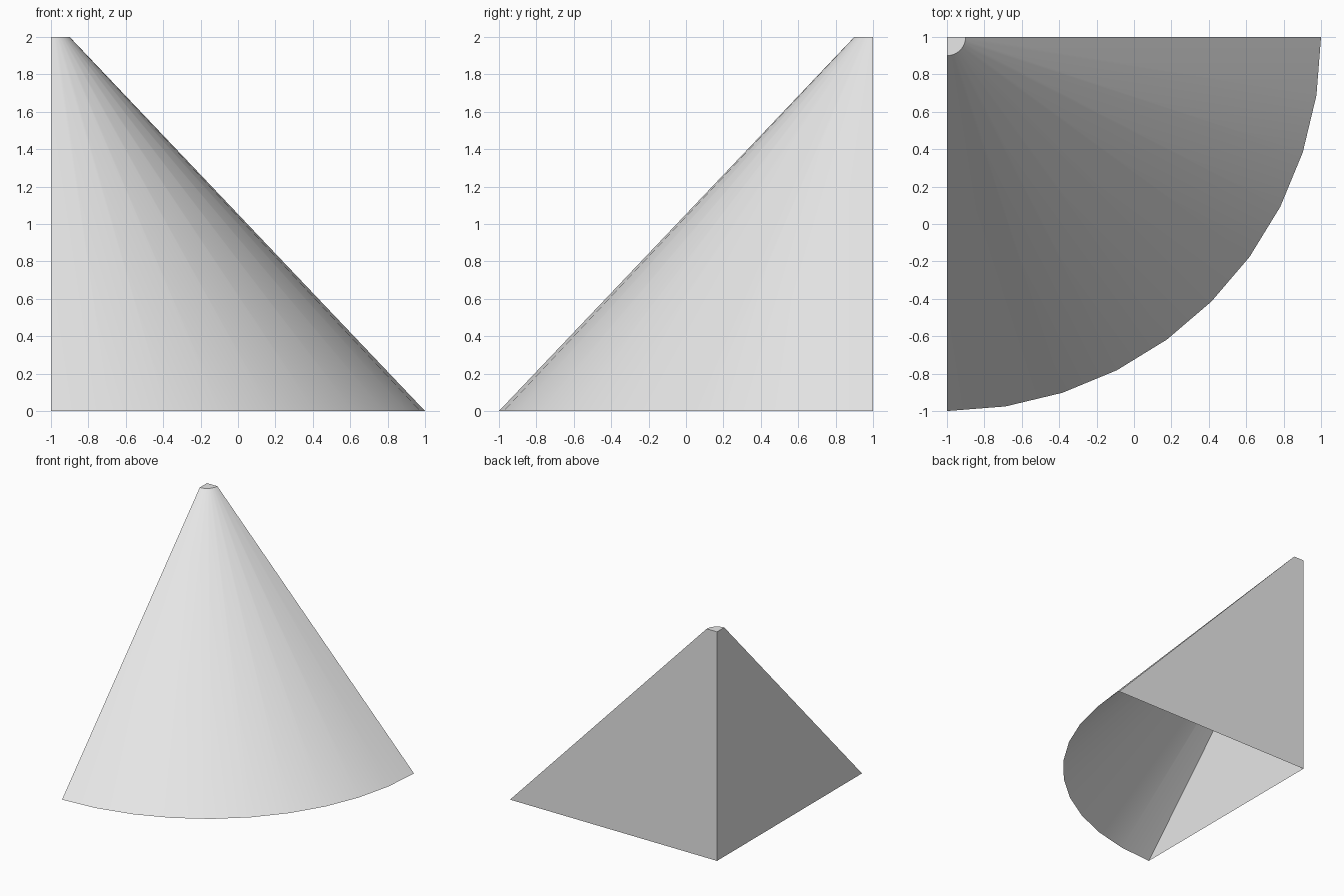
import bpy
import bmesh
import math

default = bpy.data.objects.get("Cube")
if default:
    bpy.data.objects.remove(default, do_unlink=True)

STEPS = 10
HEIGHT = 2.0
CORNER = (-1.0, 1.0)   # axis of the quarter cone

# Plain grey material
grey = bpy.data.materials.new("light grey")
grey.use_nodes = True
colour = (0.8, 0.8, 0.8, 1.0)
grey.diffuse_color = colour
grey.node_tree.nodes["Principled BSDF"].inputs["Base Color"].default_value = colour

bm = bmesh.new()


def arc(radius, z):
    """Quarter circle from the front wall end round to the back wall end."""
    ring = []
    for i in range(STEPS + 1):
        a = math.pi / 2 * i / STEPS
        ring.append(bm.verts.new((CORNER[0] + radius * math.sin(a),
                                  CORNER[1] - radius * math.cos(a), z)))
    return ring


base = arc(2.0, 0.0)
tip = arc(0.1, HEIGHT)
low_corner = bm.verts.new((*CORNER, 0.0))
high_corner = bm.verts.new((*CORNER, HEIGHT))

# Curved slope
for i in range(STEPS):
    bm.faces.new((base[i], base[i + 1], tip[i + 1], tip[i]))

# Two upright walls and the small cap; the underside stays open
bm.faces.new((low_corner, base[0], tip[0], high_corner))
bm.faces.new((base[-1], low_corner, high_corner, tip[-1]))
bm.faces.new([high_corner] + tip)

mesh = bpy.data.meshes.new("quarter_cone")
bm.to_mesh(mesh)
bm.free()
mesh.materials.append(grey)

cone = bpy.data.objects.new("quarter_cone", mesh)
bpy.context.collection.objects.link(cone)

# Smooth slope with crisp wall and cap edges
bpy.ops.object.select_all(action="DESELECT")
cone.select_set(True)
bpy.context.view_layer.objects.active = cone
bpy.ops.object.shade_smooth_by_angle(angle=math.radians(30))
